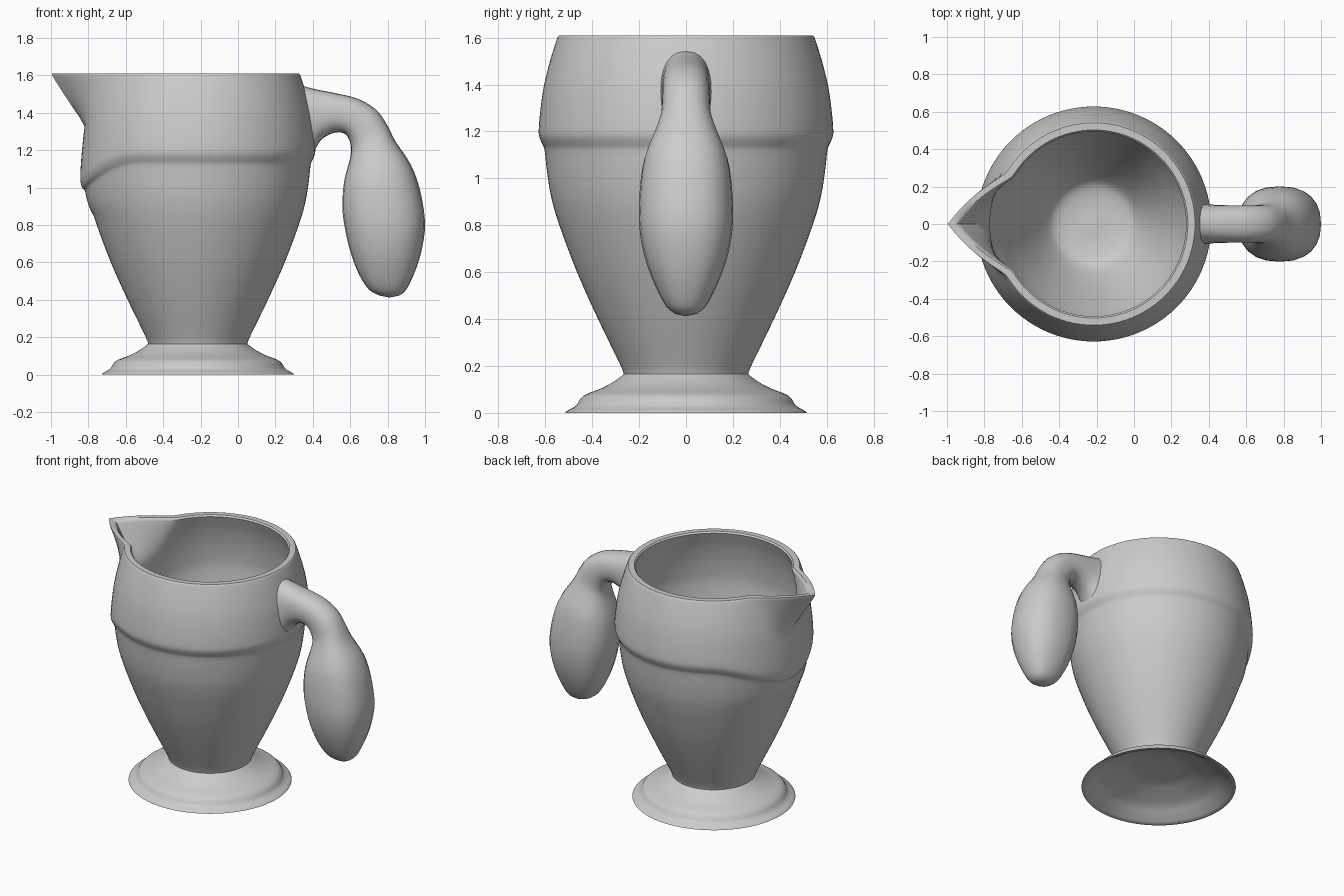
import bpy, bmesh, math

CX = -0.215      # body axis
SIDES = 96


def spline(pts, steps=3):
    """Catmull-Rom through tuples of any length, end points included."""
    p = [pts[0]] + list(pts) + [pts[-1]]
    out = []
    for i in range(1, len(p) - 2):
        for k in range(steps):
            t = k / steps
            out.append(tuple(
                0.5 * (2 * b + (c - a) * t + (2 * a - 5 * b + 4 * c - d) * t * t
                       + (3 * b - a - 3 * c + d) * t ** 3)
                for a, b, c, d in zip(*p[i - 1:i + 3])))
    return out + [tuple(pts[-1])]


def loft(name, rings, cap):
    """Skin a list of closed rings and close both ends with a centre fan."""
    bm = bmesh.new()
    loops = [[bm.verts.new(co) for co in ring] for ring in rings]
    n = len(loops[0])
    for a, b in zip(loops, loops[1:]):
        for i in range(n):
            j = (i + 1) % n
            bm.faces.new((a[i], a[j], b[j], b[i]))
    for loop, co in zip((loops[0], loops[-1]), cap):
        c = bm.verts.new(co)
        for i in range(n):
            bm.faces.new((loop[i], loop[(i + 1) % n], c))
    bmesh.ops.recalc_face_normals(bm, faces=bm.faces)
    mesh = bpy.data.meshes.new(name)
    bm.to_mesh(mesh)
    bm.free()
    ob = bpy.data.objects.new(name, mesh)
    bpy.context.collection.objects.link(ob)
    bpy.context.view_layer.objects.active = ob
    ob.select_set(True)
    bpy.ops.object.shade_smooth_by_angle(angle=math.radians(42))
    ob.select_set(False)
    return ob


# Body profiles as (radius, height): underside, foot, outer wall, rim, inner wall
under = [(0.06, 0.145), (0.18, 0.14), (0.27, 0.115), (0.38, 0.075), (0.44, 0.035), (0.495, 0.0)]
foot = [(0.515, 0.0), (0.505, 0.01), (0.47, 0.03), (0.45, 0.06), (0.425, 0.08),
        (0.36, 0.105), (0.305, 0.135), (0.265, 0.165)]
outer = [(0.268, 0.175), (0.285, 0.215), (0.375, 0.4), (0.465, 0.6), (0.54, 0.8), (0.575, 0.92),
         (0.593, 1.03), (0.603, 1.12), (0.612, 1.145), (0.625, 1.175), (0.628, 1.21),
         (0.62, 1.3), (0.605, 1.4), (0.58, 1.5), (0.557, 1.575), (0.547, 1.603)]
rim = [(0.541, 1.61), (0.503, 1.61)]
inner = [(0.494, 1.6), (0.505, 1.57), (0.53, 1.5), (0.555, 1.4), (0.57, 1.3), (0.575, 1.2),
         (0.55, 1.0), (0.495, 0.8), (0.415, 0.6), (0.325, 0.4), (0.245, 0.26),
         (0.19, 0.215), (0.1, 0.2), (0.04, 0.2)]
profile = spline(under) + spline(foot) + spline(outer) + rim + spline(inner)


def body_point(r, z, i):
    a = 2 * math.pi * i / SIDES              # zero points at the spout
    phi = abs(math.degrees(a if a <= math.pi else a - 2 * math.pi))
    # band edge dips below the spout
    t = max(0.0, 1 - phi / 60)
    dip = 0.16 * t * t * (3 - 2 * t)
    w = (z - 0.85) / 0.31 if z < 1.16 else (1.61 - z) / 0.45
    z -= dip * max(0.0, min(1.0, w))
    # pouring spout drawn out of the rim
    s = max(0.0, (z - 1.335) / 0.275)
    r += 0.24 * s * max(0.0, 1 - phi / (31 * (0.55 + 0.45 * s))) ** 1.3
    return (CX - r * math.cos(a), -r * math.sin(a), z)


loft("jug_body", [[body_point(r, z, i) for i in range(SIDES)] for r, z in profile],
     [(CX, 0, 0.147), (CX, 0, 0.2)])

# Handle sections: outer edge x, z, inner edge x, z, half width
sections = [
    (0.315, 1.55, 0.375, 1.14, 0.115), (0.36, 1.54, 0.41, 1.2, 0.108),
    (0.42, 1.525, 0.45, 1.26, 0.102), (0.52, 1.505, 0.52, 1.295, 0.1),
    (0.64, 1.475, 0.575, 1.285, 0.1), (0.74, 1.415, 0.6, 1.24, 0.102),
    (0.80, 1.33, 0.605, 1.195, 0.108), (0.84, 1.25, 0.595, 1.14, 0.132),
    (0.92, 1.13, 0.567, 1.03, 0.178), (0.97, 1.0, 0.558, 0.9, 0.197),
    (1.0, 0.82, 0.57, 0.79, 0.2), (0.985, 0.68, 0.60, 0.66, 0.178),
    (0.95, 0.56, 0.645, 0.54, 0.135), (0.90, 0.455, 0.70, 0.455, 0.085),
    (0.86, 0.422, 0.76, 0.422, 0.045)]


def section_ring(ox, oz, ix, iz, hw, n=24):
    ring = []
    for k in range(n):
        c, s = math.cos(2 * math.pi * k / n), math.sin(2 * math.pi * k / n)
        c = math.copysign(abs(c) ** 0.85, c)     # slightly squared oval
        s = math.copysign(abs(s) ** 0.85, s)
        f = (1 + c) / 2
        ring.append((ix + (ox - ix) * f, hw * s, iz + (oz - iz) * f))
    return ring


loft("handle", [section_ring(*s) for s in spline(sections)],
     [(0.345, 0, 1.345), (0.81, 0, 0.412)])
